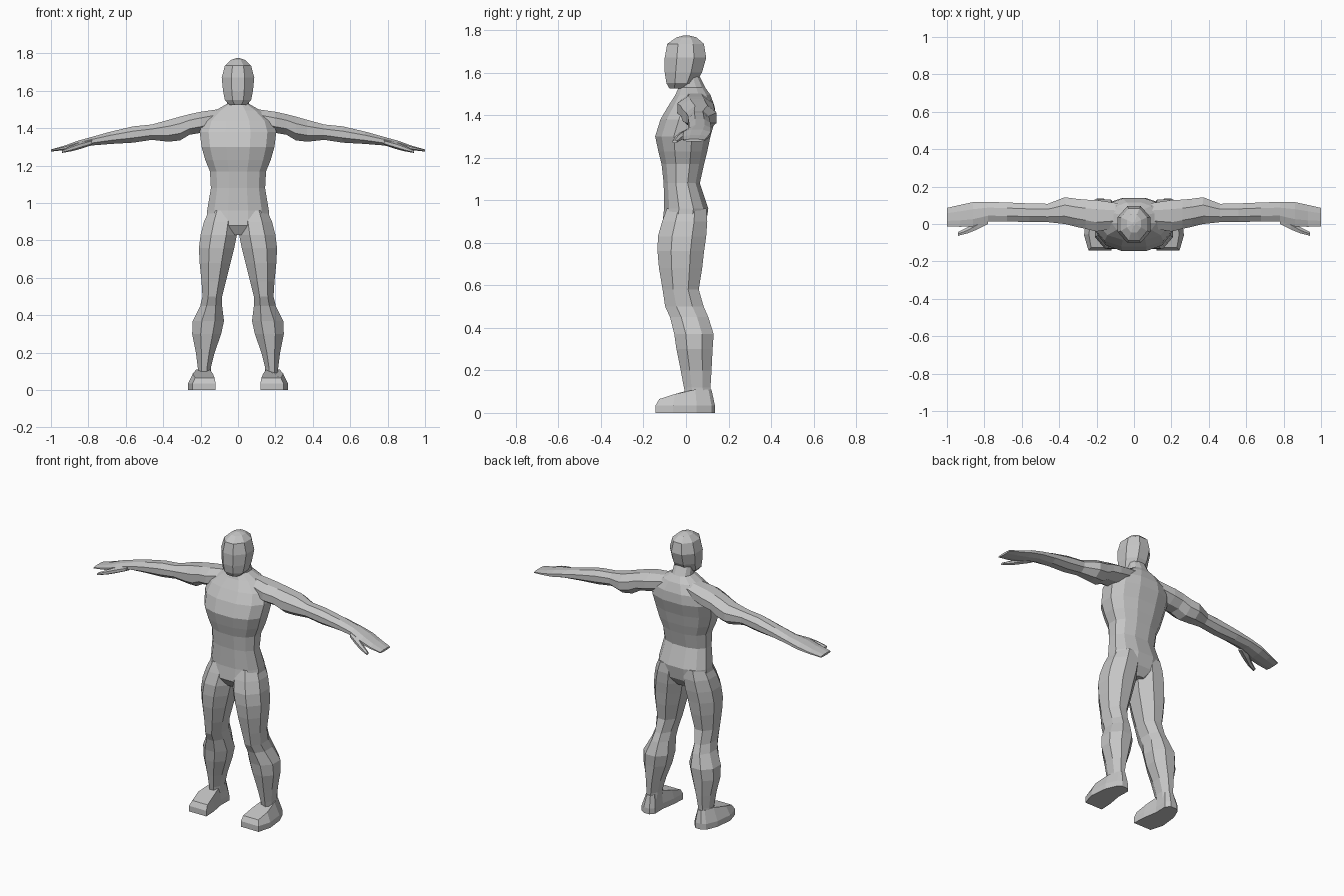
import bpy, bmesh, math

grey = bpy.data.materials.new("clay_grey")
grey.diffuse_color = (0.56, 0.56, 0.56, 1)


def finish(name, bm, mirror):
    bmesh.ops.recalc_face_normals(bm, faces=bm.faces[:])
    mesh = bpy.data.meshes.new(name)
    bm.to_mesh(mesh)
    bm.free()
    mesh.materials.append(grey)
    ob = bpy.data.objects.new(name, mesh)
    bpy.context.collection.objects.link(ob)
    if mirror:
        ob.modifiers.new("other_side", 'MIRROR').use_axis = (True, False, False)
    return ob


def skin(bm, rings):
    """Bridge rings of equal point count and cap both ends."""
    loops = [[bm.verts.new(p) for p in ring] for ring in rings]
    n = len(loops[0])
    for a, b in zip(loops, loops[1:]):
        for i in range(n):
            j = (i + 1) % n
            bm.faces.new((a[i], a[j], b[j], b[i]))
    bm.faces.new(loops[0][::-1])
    bm.faces.new(loops[-1])


def loft(name, rings, sides=8, axis='Z', power=1.0, mirror=False):
    """Each ring: position on the axis, then low/high extents of the two other axes."""
    unit = []
    for i in range(sides):
        t = 2 * math.pi * (i + 0.5) / sides
        c, s = math.cos(t), math.sin(t)
        unit.append((math.copysign(abs(c) ** power, c), math.copysign(abs(s) ** power, s)))
    mu = max(u for u, v in unit)
    mv = max(v for u, v in unit)
    out = []
    for p, a0, a1, b0, b1 in rings:
        pts = []
        for u, v in unit:
            a = (a0 + a1) / 2 + u / mu * (a1 - a0) / 2
            b = (b0 + b1) / 2 + v / mv * (b1 - b0) / 2
            pts.append((a, b, p) if axis == 'Z' else (p, a, b))
        out.append(pts)
    bm = bmesh.new()
    skin(bm, out)
    return finish(name, bm, mirror)


# Torso and neck: z, half width, front y, back y
torso = [
    (0.83, 0.05, -0.08, 0.06), (0.88, 0.17, -0.112, 0.092),
    (0.96, 0.165, -0.103, 0.105), (1.08, 0.145, -0.105, 0.065),
    (1.17, 0.15, -0.115, 0.085), (1.23, 0.175, -0.13, 0.10),
    (1.30, 0.195, -0.145, 0.115), (1.38, 0.205, -0.12, 0.138),
    (1.44, 0.185, -0.085, 0.135), (1.495, 0.12, -0.05, 0.115),
    (1.53, 0.06, -0.035, 0.09), (1.60, 0.055, -0.03, 0.055)]
loft("torso", [(z, -w, w, f, b) for z, w, f, b in torso], sides=12, power=0.85)

# Head
head = [
    (1.525, 0.045, -0.078, 0.0), (1.55, 0.07, -0.092, 0.045),
    (1.60, 0.08, -0.10, 0.075), (1.67, 0.087, -0.10, 0.095),
    (1.735, 0.07, -0.088, 0.084), (1.765, 0.038, -0.045, 0.05),
    (1.775, 0.008, -0.008, 0.012)]
loft("head", [(z, -w, w, f, b) for z, w, f, b in head])

# Legs: z, inner x, outer x, front y, back y
loft("leg", [
    (0.07, 0.145, 0.215, 0.0, 0.115), (0.12, 0.145, 0.215, -0.01, 0.115),
    (0.20, 0.125, 0.225, -0.025, 0.12), (0.30, 0.09, 0.245, -0.045, 0.125),
    (0.37, 0.075, 0.242, -0.055, 0.13), (0.45, 0.085, 0.202, -0.075, 0.105),
    (0.50, 0.085, 0.19, -0.098, 0.083), (0.58, 0.065, 0.195, -0.11, 0.06),
    (0.68, 0.04, 0.205, -0.127, 0.076), (0.76, 0.02, 0.209, -0.134, 0.085),
    (0.83, 0.006, 0.20, -0.132, 0.095), (0.90, 0.0, 0.182, -0.112, 0.10),
    (0.96, 0.01, 0.155, -0.09, 0.095)], mirror=True)

# Arms and flat hands: x, front y, back y, bottom z, top z
loft("arm", [
    (0.08, -0.02, 0.11, 1.41, 1.505), (0.20, -0.04, 0.128, 1.375, 1.488),
    (0.26, -0.025, 0.13, 1.365, 1.475), (0.31, -0.015, 0.135, 1.335, 1.462),
    (0.37, 0.0, 0.143, 1.328, 1.445), (0.46, 0.01, 0.108, 1.338, 1.42),
    (0.56, 0.01, 0.11, 1.323, 1.41), (0.68, 0.014, 0.115, 1.316, 1.382),
    (0.78, 0.014, 0.118, 1.308, 1.354), (0.86, -0.012, 0.117, 1.292, 1.332),
    (0.93, -0.015, 0.102, 1.283, 1.306), (1.0, -0.012, 0.086, 1.275, 1.287)],
    axis='X', mirror=True)

# Thumbs
loft("thumb", [
    (0.78, 0.0, 0.05, 1.31, 1.34), (0.84, -0.03, 0.02, 1.29, 1.326),
    (0.89, -0.05, -0.018, 1.277, 1.307), (0.94, -0.063, -0.042, 1.268, 1.283)],
    sides=6, axis='X', mirror=True)

# Feet: square toe, tapered heel, sloping instep
sole = [(0.12, -0.143), (0.243, -0.143), (0.267, -0.06), (0.255, 0.05),
        (0.225, 0.12), (0.20, 0.136), (0.16, 0.136), (0.138, 0.11),
        (0.14, 0.03), (0.125, -0.06)]
instep = [(0.18 + (x - 0.185) * (0.85 - 1.2 * max(0, min(y + 0.143, 0.2))),
           y * 0.88, 0.065 + 0.045 * min(1, (y + 0.143) / 0.16)) for x, y in sole]
bm = bmesh.new()
skin(bm, [[(x, y, 0) for x, y in sole], [(x, y, 0.035) for x, y in sole], instep])
finish("foot", bm, True)
